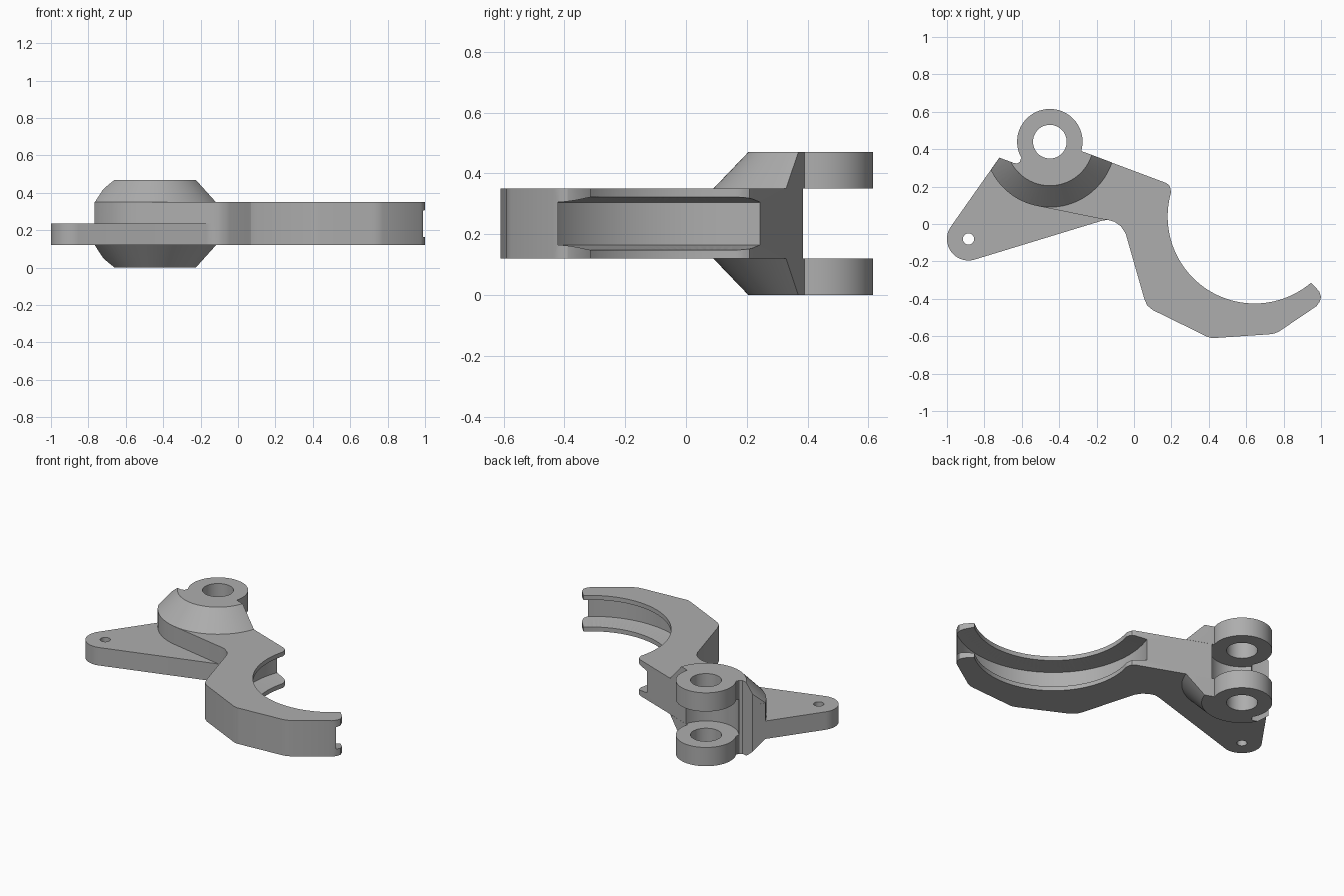
import bpy, bmesh, math

if "Cube" in bpy.data.objects:
    bpy.data.objects.remove(bpy.data.objects["Cube"])

steel = bpy.data.materials.new("plain grey")
steel.use_nodes = True
GREY = (0.42, 0.42, 0.42, 1)
steel.diffuse_color = GREY
steel.node_tree.nodes["Principled BSDF"].inputs["Base Color"].default_value = GREY

HEIGHT = 0.47
LOW, HIGH = 0.12, 0.35           # lever plate faces
PIVOT = (-0.45, 0.44)
HOOK = (0.645, 0.04)
ARM_END = (-0.885, -0.08)


def arc(c, r, a, b, n):
    return [(c[0] + r * math.cos(math.radians(a + (b - a) * i / n)),
             c[1] + r * math.sin(math.radians(a + (b - a) * i / n))) for i in range(n + 1)]


def finish(name, bm):
    bmesh.ops.recalc_face_normals(bm, faces=bm.faces)
    mesh = bpy.data.meshes.new(name)
    bm.to_mesh(mesh)
    bm.free()
    mesh.materials.append(steel)
    ob = bpy.data.objects.new(name, mesh)
    bpy.context.collection.objects.link(ob)
    return ob


def prism(name, outline, z0, z1):
    bm = bmesh.new()
    base = bm.faces.new([bm.verts.new((x, y, z0)) for x, y in outline])
    top = bmesh.ops.extrude_face_region(bm, geom=[base], use_keep_orig=True)
    bmesh.ops.translate(bm, vec=(0, 0, z1 - z0),
                        verts=[v for v in top["geom"] if isinstance(v, bmesh.types.BMVert)])
    return finish(name, bm)


def lathe(name, centre, profile, n=96):
    bm = bmesh.new()
    rings = [[bm.verts.new((x, y, z)) for x, y in arc(centre, r, 0, 360, n)[:-1]]
             for r, z in profile]
    for a, b in zip(rings, rings[1:]):
        for i in range(n):
            j = (i + 1) % n
            bm.faces.new((a[i], a[j], b[j], b[i]))
    bm.faces.new(rings[0])
    bm.faces.new(rings[-1])
    return finish(name, bm)


def combine(target, tool, operation):
    mod = target.modifiers.new(operation, "BOOLEAN")
    mod.operation, mod.solver, mod.object = operation, "EXACT", tool
    bpy.context.view_layer.objects.active = target
    bpy.ops.object.modifier_apply(modifier=mod.name)
    bpy.data.objects.remove(tool)


# Lever body with its curved hook
outline = [(-0.72, 0.355)]
outline += arc(PIVOT, 0.35, 205.5, 258.7, 20)
outline += [(-0.17, 0.026), (-0.14, 0.022), (-0.105, 0.012), (-0.07, -0.012), (-0.045, -0.05),
            (0.055, -0.40), (0.07, -0.435), (0.10, -0.46),
            (0.39, -0.602), (0.415, -0.61), (0.44, -0.609),
            (0.72, -0.59), (0.75, -0.586), (0.775, -0.575),
            (0.975, -0.44), (0.993, -0.415), (1.0, -0.39), (0.99, -0.36)]
outline += arc(HOOK, 0.465, -49.5, -196, 64)
outline += [(0.195, 0.19), (0.188, 0.208), (0.17, 0.22)]
notch = [(-0.605, 0.35), (-0.61, 0.333), (-0.625, 0.323), (-0.645, 0.327)]
outline += arc(PIVOT, 0.19, -17, -143, 32) + notch[1:]
lever = prism("lever_body", outline, LOW, HIGH)

# Tapered groove around the inside of the hook
groove = lathe("groove_cutter", HOOK,
               [(0.465, 0.148), (0.575, 0.165), (0.575, 0.305), (0.465, 0.322)], 128)
combine(lever, groove, "DIFFERENCE")

# Thin side arm with a rounded, drilled end
arm = prism("side_arm", arc(ARM_END, 0.115, 144, 287, 28)
            + [(-0.17, 0.018), (-0.14, 0.022), (-0.3, 0.15), (-0.7, 0.3), (-0.766, 0.289)],
            LOW, 0.235)
combine(arm, lathe("arm_hole_cutter", ARM_END, [(0.03, 0), (0.03, HEIGHT)], 32), "DIFFERENCE")
combine(lever, arm, "UNION")

# Upper and lower pivot lugs: clipped cone plus drilled ring
for flip in (False, True):
    def z(v):
        return HEIGHT - v if flip else v
    lug = lathe("pivot_lug", PIVOT, [(0.35, z(HIGH)), (0.235, z(HEIGHT))])
    clip = prism("lug_clip", [(-0.72, 0.355), (-1.03, -0.1), (0.1, -0.1), (0.1, 0.248),
                              (-0.268, 0.385), PIVOT] + notch, -0.1, 0.6)
    combine(lug, clip, "INTERSECT")
    ring = lathe("lug_ring", PIVOT, [(0.175, z(HIGH)), (0.175, z(HEIGHT))])
    combine(lug, ring, "UNION")
    hole = lathe("lug_hole_cutter", PIVOT, [(0.09, -0.1), (0.09, 0.6)], 64)
    combine(lug, hole, "DIFFERENCE")
    combine(lever, lug, "UNION")

# Smooth the curves, keep the machined edges crisp
bpy.ops.object.select_all(action="DESELECT")
lever.select_set(True)
bpy.context.view_layer.objects.active = lever
bpy.ops.object.shade_smooth_by_angle(angle=math.radians(25))
